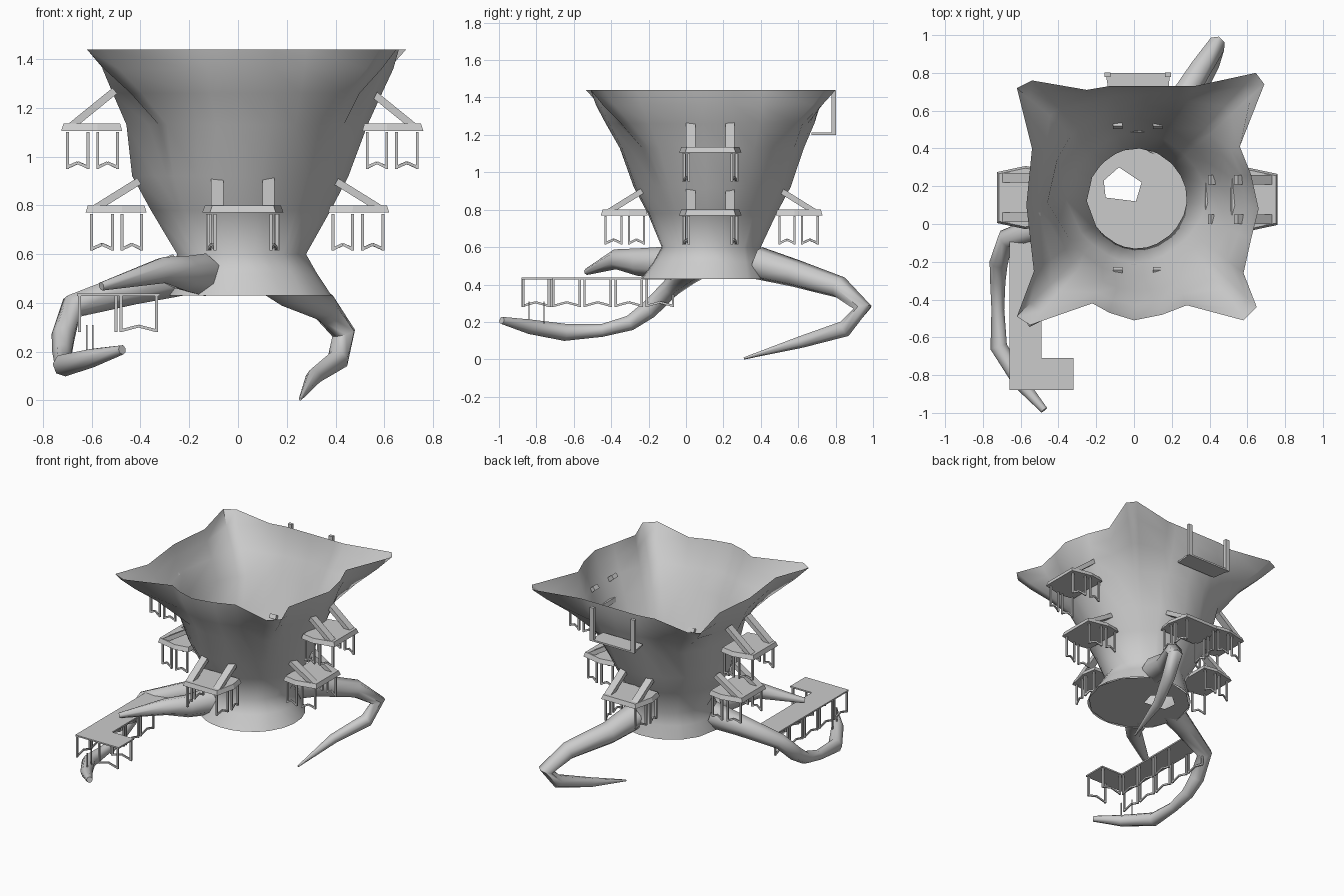
import bpy, bmesh, math
from mathutils import Vector, Matrix

if "Cube" in bpy.data.objects:
    bpy.data.objects.remove(bpy.data.objects["Cube"])

Z = Vector((0, 0, 1))


def finish(bm, name, smooth=None):
    bmesh.ops.recalc_face_normals(bm, faces=bm.faces)
    me = bpy.data.meshes.new(name)
    bm.to_mesh(me)
    bm.free()
    ob = bpy.data.objects.new(name, me)
    bpy.context.collection.objects.link(ob)
    if smooth:
        bpy.ops.object.select_all(action='DESELECT')
        ob.select_set(True)
        bpy.context.view_layer.objects.active = ob
        bpy.ops.object.shade_smooth_by_angle(angle=math.radians(smooth))
    return ob


def loft(bm, rings, start=False, end=False):
    vs = [[bm.verts.new(p) for p in r] for r in rings]
    n = len(vs[0])
    for a, b in zip(vs, vs[1:]):
        for i in range(n):
            j = (i + 1) % n
            bm.faces.new((a[i], a[j], b[j], b[i]))
    if start:
        bm.faces.new(vs[0])
    if end:
        bm.faces.new(vs[-1])


def beam(bm, a, b, w, t):
    # rectangular bar from a to b
    a, b = Vector(a), Vector(b)
    d = (b - a).normalized()
    side = d.cross(Z) if abs(d.z) < 0.99 else Vector((1, 0, 0))
    side.normalize()
    up = side.cross(d)
    corners = [side * (sx * w / 2) + up * (sy * t / 2)
               for sx, sy in ((-1, -1), (1, -1), (1, 1), (-1, 1))]
    loft(bm, [[a + c for c in corners], [b + c for c in corners]], True, True)


def hanging_rail(bm, a, b, drop=0.15):
    # two thin posts with a rope rising to the middle
    a, b = Vector(a), Vector(b)
    mid = (a + b) / 2 - Z * (drop - 0.025)
    for p in (a, b):
        beam(bm, p, p - Z * drop, 0.012, 0.012)
        beam(bm, p - Z * (drop - 0.006), mid, 0.008, 0.012)


def prism(bm, outline, z0, z1, top_scale=1.0):
    c = sum((Vector(p) for p in outline), Vector((0, 0))) / len(outline)
    rings = []
    for z, s in ((z0, 1), (z1, top_scale)):
        rings.append([(*(c + (Vector(p) - c) * s), z) for p in outline])
    loft(bm, rings, True, True)


# trunk: star-shaped rim lofted down to a round waist and flared foot
rim = [(-0.57, 0.1), (-0.53, -0.25), (-0.62, -0.49), (-0.55, -0.535), (-0.22, -0.42),
       (-0.13, -0.47), (0.0, -0.51), (0.15, -0.48), (0.28, -0.43), (0.58, -0.51),
       (0.65, -0.44), (0.58, -0.26), (0.62, -0.08), (0.66, 0.08), (0.62, 0.26),
       (0.56, 0.41), (0.69, 0.74), (0.645, 0.8), (0.32, 0.73), (0.25, 0.73),
       (0.06, 0.73), (-0.13, 0.73), (-0.25, 0.71), (-0.54, 0.76), (-0.62, 0.72), (-0.54, 0.4)]
# height, centre, radii, share of the rim shape, dent on the diagonals
levels = [(1.36, 0.03, 0.14, 0.55, 0.55, 0.72, 0), (1.26, 0.035, 0.14, 0.515, 0.52, 0.38, 0.02),
          (1.13, 0.037, 0.14, 0.488, 0.485, 0.06, 0.03), (0.92, 0.01, 0.14, 0.445, 0.42, 0, 0.06),
          (0.78, 0.012, 0.14, 0.37, 0.345, 0, 0.05), (0.6, 0.015, 0.135, 0.265, 0.265, 0, 0.02),
          (0.52, 0.025, 0.12, 0.3, 0.295, 0, 0), (0.43, 0.04, 0.1, 0.345, 0.34, 0, 0)]
rings = [[(x, y, 1.44) for x, y in rim]]
for z, cx, cy, rx, ry, mix, dent in levels:
    ring = []
    for x, y in rim:
        a = math.atan2(y - 0.13, x - 0.03)
        k = 1 - dent * math.sin(2 * a) ** 2
        ex, ey = cx + rx * k * math.cos(a), cy + ry * k * math.sin(a)
        ring.append((ex + (x - ex) * mix, ey + (y - ey) * mix, z))
    rings.append(ring)
bm = bmesh.new()
loft(bm, rings)
finish(bm, "trunk", 60)

# floor with a five-sided hole
bm = bmesh.new()
hole = [(-0.16, 0.23), (-0.08, 0.30), (0.04, 0.22), (0.01, 0.12), (-0.15, 0.14)]
disc = [(0.04 + 0.34 * math.cos(i * math.tau / 12), 0.10 + 0.335 * math.sin(i * math.tau / 12))
        for i in range(12)]
for loop in (hole, disc):
    vs = [bm.verts.new((x, y, 0.432)) for x, y in loop]
    for i in range(len(vs)):
        bm.edges.new((vs[i - 1], vs[i]))
bmesh.ops.triangle_fill(bm, use_beauty=True, edges=bm.edges[:])
finish(bm, "trunk_floor")


# roots: tapering tubes growing out of the foot
def root(name, pts, sides=7):
    bm = bmesh.new()
    P = [Vector(p[:3]) for p in pts]
    rings, side = [], None
    for i, p in enumerate(P):
        d = (P[min(i + 1, len(P) - 1)] - P[max(i - 1, 0)]).normalized()
        s = d.cross(Z) if side is None else side - d * side.dot(d)
        side = s.normalized()
        up = side.cross(d)
        r = pts[i][3]
        rings.append([p + side * r * math.cos(k * math.tau / sides)
                      + up * r * math.sin(k * math.tau / sides) for k in range(sides)])
    loft(bm, rings, False, True)
    finish(bm, name, 55)


root("front_root", [(-0.15, -0.1, 0.515, 0.09), (-0.22, -0.25, 0.52, 0.075),
                    (-0.31, -0.37, 0.535, 0.055), (-0.56, -0.53, 0.468, 0.018)])
root("left_root", [(-0.25, 0.06, 0.515, 0.09), (-0.44, 0.0, 0.46, 0.07),
                   (-0.68, -0.08, 0.385, 0.052), (-0.715, -0.2, 0.265, 0.05),
                   (-0.72, -0.3, 0.195, 0.042), (-0.72, -0.45, 0.155, 0.035),
                   (-0.715, -0.65, 0.145, 0.047), (-0.6, -0.84, 0.175, 0.04),
                   (-0.475, -0.985, 0.208, 0.02)])
root("back_root", [(0.14, 0.38, 0.515, 0.09), (0.2, 0.58, 0.46, 0.075),
                   (0.35, 0.82, 0.385, 0.06), (0.435, 0.945, 0.275, 0.05),
                   (0.41, 0.85, 0.165, 0.045), (0.31, 0.62, 0.095, 0.033),
                   (0.255, 0.31, 0.005, 0.006)])


# balconies: tapered deck, two slanted braces, hanging rails on both sides
def balcony(name, x, y, z, turn, rise):
    bm = bmesh.new()
    half = [(0.0, 0.15), (0.1, 0.167), (0.25, 0.135)]
    prism(bm, half + [(u, -v) for u, v in reversed(half)], -0.015, 0.015, 0.93)
    for s in (-1, 1):
        beam(bm, (0.215, 0.105 * s, 0.0), (0.03, 0.105 * s, rise), 0.05, 0.03)
        hanging_rail(bm, (0.02, 0.135 * s, -0.02), (0.1, 0.145 * s, -0.02))
        hanging_rail(bm, (0.14, 0.14 * s, -0.02), (0.225, 0.115 * s, -0.02))
    bm.transform(Matrix.Translation((x, y, z)) @ Matrix.Rotation(math.radians(turn), 4, 'Z'))
    finish(bm, name)


balcony("upper_left_balcony", -0.475, 0.14, 1.12, 180, 0.15)
balcony("upper_right_balcony", 0.51, 0.13, 1.12, 0, 0.15)
balcony("lower_left_balcony", -0.375, 0.13, 0.785, 180, 0.115)
balcony("lower_right_balcony", 0.37, 0.13, 0.785, 0, 0.115)
balcony("lower_front_balcony", 0.02, -0.205, 0.785, -90, 0.115)
balcony("lower_back_balcony", 0.02, 0.48, 0.785, 90, 0.115)

# hanging shelf behind the rim
bm = bmesh.new()
prism(bm, [(-0.13, 0.67), (0.18, 0.67), (0.19, 0.8), (-0.15, 0.8)], 1.2, 1.212)
for x in (-0.14, 0.18):
    beam(bm, (x, 0.79, 1.2), (x, 0.79, 1.437), 0.03, 0.022)
finish(bm, "back_shelf")

# L-shaped walkway with hanging rails
bm = bmesh.new()
prism(bm, [(-0.66, -0.05), (-0.66, -0.88), (-0.32, -0.88), (-0.32, -0.71),
           (-0.49, -0.71), (-0.49, -0.05)], 0.428, 0.438)
for i in range(5):
    y = -0.07 - 0.166 * i
    hanging_rail(bm, (-0.65, y, 0.43), (-0.65, y - 0.14, 0.43))
    if 0 < i < 4:
        hanging_rail(bm, (-0.5, y, 0.43), (-0.5, y - 0.14, 0.43))
for y in (-0.72, -0.87):
    hanging_rail(bm, (-0.48, y, 0.43), (-0.335, y, 0.43))
finish(bm, "walkway")

# thin stakes on the left root
bm = bmesh.new()
for x, y in ((-0.62, -0.76), (-0.595, -0.84)):
    beam(bm, (x, y, 0.17), (x, y, 0.31), 0.006, 0.006)
finish(bm, "root_stakes")
